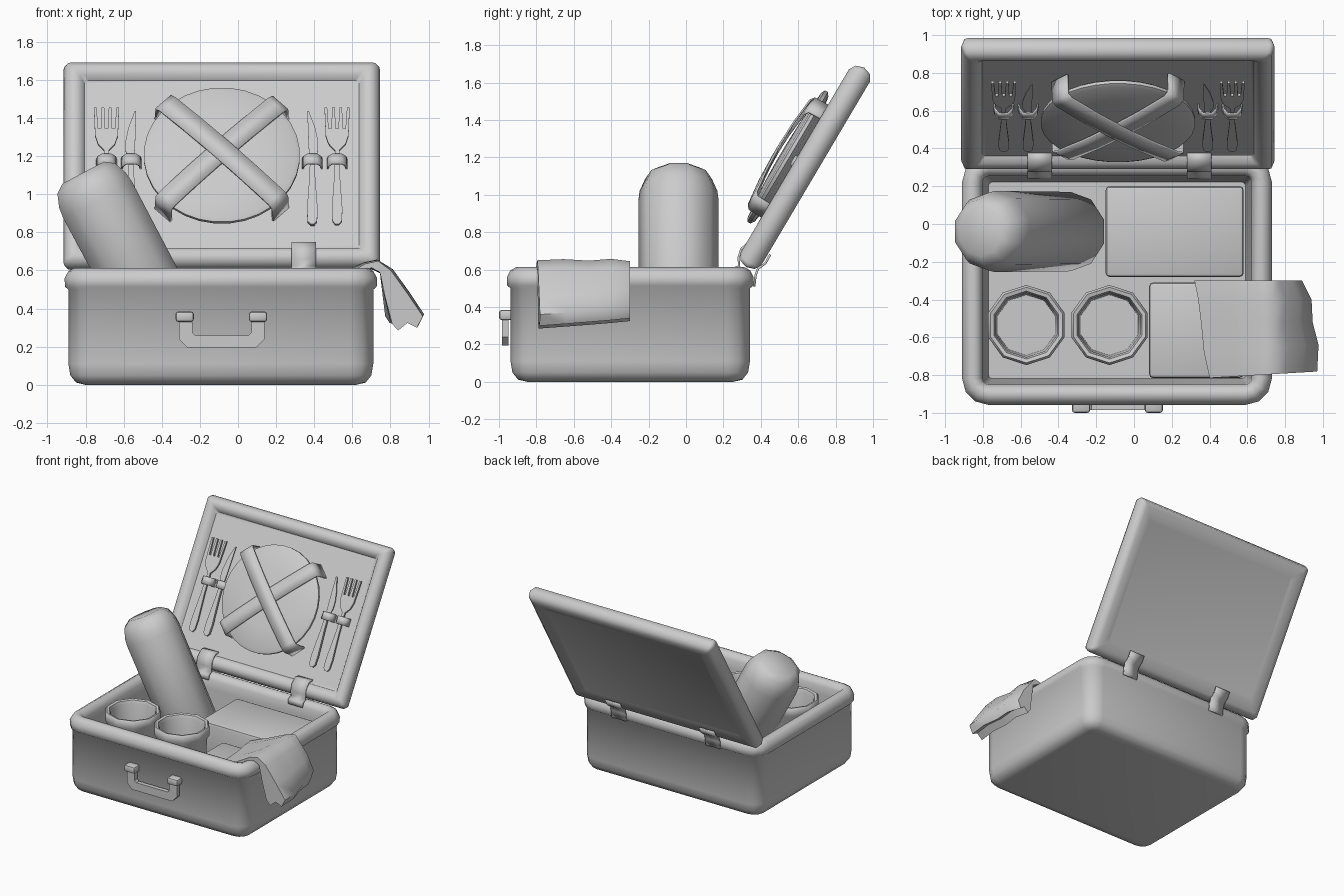
import bpy, bmesh, math
from mathutils import Matrix, Vector

if "Cube" in bpy.data.objects:
    bpy.data.objects.remove(bpy.data.objects["Cube"])

CX = -0.085                                     # middle of the lid in x
LID = Matrix.Translation((CX, 0.637, 1.147)) @ Matrix.Rotation(math.radians(59.4), 4, 'X')


def finish(name, bm, angle=40):
    bmesh.ops.recalc_face_normals(bm, faces=bm.faces)
    me = bpy.data.meshes.new(name)
    bm.to_mesh(me)
    bm.free()
    ob = bpy.data.objects.new(name, me)
    bpy.context.collection.objects.link(ob)
    bpy.ops.object.select_all(action='DESELECT')
    ob.select_set(True)
    bpy.context.view_layer.objects.active = ob
    bpy.ops.object.shade_smooth_by_angle(angle=math.radians(angle))
    return ob


def loft(name, rings, mat=Matrix(), angle=40):
    """Skin a stack of closed rings and cap both ends."""
    bm = bmesh.new()
    vs = [[bm.verts.new(mat @ Vector(p)) for p in r] for r in rings]
    n = len(vs[0])
    for a, b in zip(vs, vs[1:]):
        for i in range(n):
            bm.faces.new((a[i], a[(i + 1) % n], b[(i + 1) % n], b[i]))
    bm.faces.new(vs[0][::-1])
    bm.faces.new(vs[-1])
    return finish(name, bm, angle)


def rounded(hx, hy, r, z, seg=3):
    pts = []
    for k, (sx, sy) in enumerate(((1, 1), (-1, 1), (-1, -1), (1, -1))):
        for i in range(seg + 1):
            a = math.pi / 2 * (k + i / seg)
            pts.append((sx * (hx - r) + r * math.cos(a), sy * (hy - r) + r * math.sin(a), z))
    return pts


def tray(name, hx, hy, r, profile, mat, angle=50):
    return loft(name, [rounded(hx - d, hy - d, max(r - d, 0.02), z) for d, z in profile], mat, angle)


def lathe(name, profile, n, mat, angle=40):
    t = 2 * math.pi / n
    return loft(name, [[(r * math.cos((i + .5) * t), r * math.sin((i + .5) * t), z)
                        for i in range(n)] for r, z in profile], mat, angle)


def slab(name, outline, z0, z1, mat=Matrix()):
    return loft(name, [[(x, y, z) for x, y in outline] for z in (z0, z1)], mat, 30)


def box(name, x0, x1, y0, y1, z0, z1, bevel=0.02):
    bm = bmesh.new()
    bmesh.ops.create_cube(bm, size=1, matrix=Matrix.Translation(((x0 + x1) / 2, (y0 + y1) / 2, (z0 + z1) / 2))
                          @ Matrix.Diagonal((x1 - x0, y1 - y0, z1 - z0, 1)))
    bmesh.ops.bevel(bm, geom=bm.edges[:], offset=bevel, segments=2, profile=0.5, affect='EDGES')
    return finish(name, bm)


def strip(name, pts, width, mat, thick=0.012):
    """A band along local x/z points, width along local y."""
    bm = bmesh.new()
    rows = [[bm.verts.new(mat @ Vector((x, s * width / 2, z))) for s in (-1, 1)] for x, z in pts]
    for a, b in zip(rows, rows[1:]):
        bm.faces.new((a[0], a[1], b[1], b[0]))
    ob = finish(name, bm, 50)
    m = ob.modifiers.new("thickness", 'SOLIDIFY')
    m.thickness = thick
    m.offset = 0
    return ob


# Basket with rolled rim and hollow inside
tray("basket", 0.82, 0.66, 0.14,
     [(.11, 0), (.06, .012), (.03, .05), (.02, .11), (.02, .5), (.002, .515), (0, .56), (.02, .597),
      (.05, .613), (.085, .605), (.108, .57), (.112, .5), (.14, .08)],
     Matrix.Translation((-0.09, -0.298, 0)))

# Lid with a rolled frame and sunken inner panel
tray("lid", 0.83, 0.62, 0.03,
     [(.13, -.048), (.05, -.065), (.015, -.045), (0, 0), (.015, .045), (.05, .065), (.09, .052), (.11, .02)], LID)

# Hinge straps, front and back halves
AXES = Matrix(((0, 1, 0, 0), (1, 0, 0, 0), (0, 0, 1, 0), (0, 0, 0, 1)))    # local x runs along world y
for i, x in enumerate((-0.5, 0.345)):
    m = Matrix.Translation((x, 0, 0)) @ AXES
    strip(f"hinge_front_{i}", [(.245, .57), (.25, .605), (.285, .62), (.28, .66), (.295, .71), (.335, .745), (.385, .74)],
          .13, m)
    strip(f"hinge_back_{i}", [(.365, .51), (.372, .57), (.385, .605), (.425, .635), (.45, .68)], .13, m)

# Carrying handle
slab("handle", [(-.225, .13), (-.225, .04), (-.18, -.005), (.18, -.005), (.225, .04), (.225, .13),
                (.155, .13), (.155, .075), (.14, .06), (-.14, .06), (-.155, .075), (-.155, .13)],
     .95, .985, Matrix.Translation((-.085, 0, .2)) @ Matrix.Rotation(math.pi / 2, 4, 'X'))
for i, x in enumerate((-.28, .105)):
    box(f"handle_mount_{i}", x - .048, x + .048, -1.0, -.9, .33, .385, .015)

# Cups
for i, x in enumerate((-.57, -.13)):
    lathe(f"cup_{i}", [(.15, .09), (.17, .11), (.195, .5), (.212, .53), (.212, .575), (.2, .59),
                       (.18, .585), (.17, .56), (.16, .2)], 10, Matrix.Translation((x, -.535, 0)))

# Leaning flask
lathe("flask", [(.17, .31), (.21, .35), (.215, 1.2), (.208, 1.26), (.18, 1.33), (.13, 1.365)], 10,
      Matrix.Translation((-.172, -.04, -.092)) @ Matrix.Rotation(math.radians(-28), 4, 'Y'), 50)

# Food boxes
box("food_box_back", -.15, .58, -.28, .2, .08, .52)
box("food_box_front", .08, .58, -.815, -.31, .08, .42)

# Napkin draped over the right side
OUT = [(.0, .49), (.25, .56), (.5, .635), (.62, .65), (.73, .6), (.88, .47), (1, .36), (.95, .30),
       (.87, .325), (.79, .285), (.74, .32), (.68, .46), (.635, .59), (.56, .615), (.46, .58), (.22, .52)]
rings = []
for y, left, right, low, bulge in ((-.80, .40, .97, 0, 0), (-.66, .37, .965, .01, .012), (-.52, .355, .95, .02, -.004),
                                   (-.40, .34, .925, .03, .015), (-.30, .32, .90, .04, -.01)):
    ring = []
    for u, z in OUT:
        # inner part follows the left edge, hanging part the right edge
        x = left + u * (.71 - left) / .58 if u < .58 else .71 + (u - .58) / .42 * (right - .71)
        x = max(x, .745) if z < .6 and u > .6 else x
        skew = (x - .65) * (.06 if y < -.6 else .0)
        ring.append((x + (bulge if u > .7 else 0), y + skew, z + (low if z < .5 and u > .6 else bulge * .5)))
    rings.append(ring)
loft("napkin", rings, Matrix(), 60)

# Plate held in the lid by two crossed straps
lathe("plate", [(.25, .06), (.39, .085), (.41, .1), (.41, .118), (.39, .128), (.22, .145), (.05, .15)], 32, LID)
for i, a in enumerate((45, 135)):
    strip(f"plate_strap_{i}", [(-.435, .02), (-.43, .135), (-.4, .15), (-.2, .165), (0, .17),
                               (.2, .165), (.4, .15), (.43, .135), (.435, .02)], .115,
          LID @ Matrix.Translation((0, 0, i * .008)) @ Matrix.Rotation(math.radians(a), 4, 'Z'))

# Cutlery on both sides of the plate, mirrored
HANDLE = [(.012, .02), (.015, -.1), (.028, -.3), (.025, -.37), (.01, -.39)]
HEAD = [(-.012, .06), (-.045, .1), (-.06, .15), (-.066, .32), (-.052, .32), (-.044, .19), (-.03, .19), (-.026, .32),
        (-.012, .32), (-.007, .19)]
for side, s in (("left", -1), ("right", 1)):
    fork = LID @ Matrix.Translation((s * .605, 0, 0))
    knife = LID @ Matrix.Translation((s * .475, 0, 0)) @ Matrix.Diagonal((s, 1, 1, 1))
    slab(f"fork_{side}", [(-x, y) for x, y in HANDLE] + [(x, y) for x, y in HANDLE[::-1]]
         + [(-x, y) for x, y in HEAD] + HEAD[::-1], .05, .066, fork)
    slab(f"knife_handle_{side}", [(-x, y) for x, y in HANDLE] + [(x, y) for x, y in HANDLE[::-1]], .045, .066, knife)
    slab(f"knife_blade_{side}", [(-.016, .015), (.016, .015), (.03, .06), (.03, .12), (.015, .2),
                                 (-.018, .3), (-.026, .3), (-.02, .1)], .052, .06, knife)
    for part, m in (("fork", fork), ("knife", knife)):
        strip(f"{part}_loop_{side}", [(-.05, .02), (-.045, .05), (-.025, .075), (.025, .075), (.045, .05), (.05, .02)],
              .06, m, .008)
